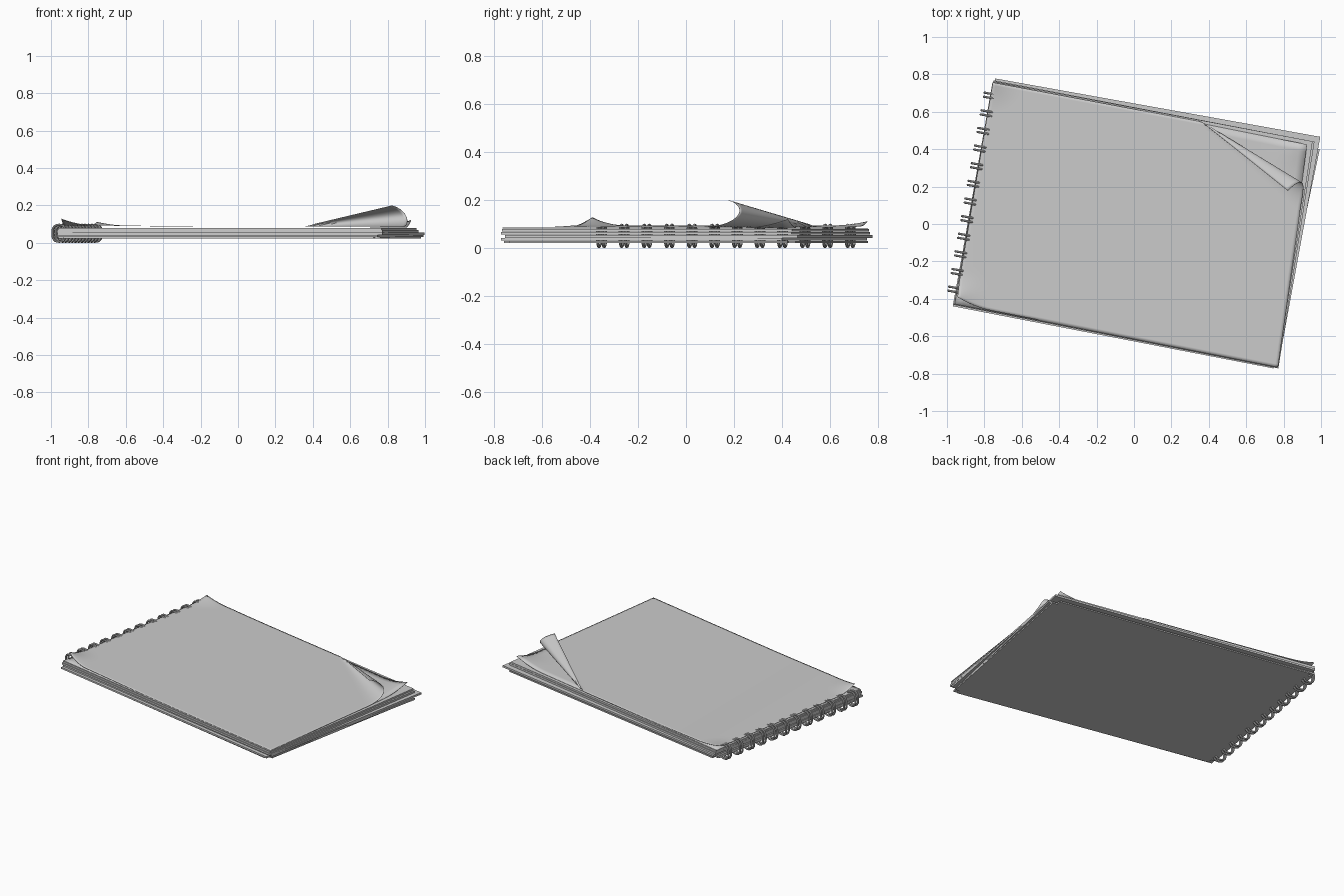
import bpy, bmesh, math
from mathutils import Vector

if "Cube" in bpy.data.objects:
    bpy.data.objects.remove(bpy.data.objects["Cube"])


def finish(name, bm):
    bmesh.ops.recalc_face_normals(bm, faces=bm.faces)
    me = bpy.data.meshes.new(name)
    bm.to_mesh(me)
    bm.free()
    ob = bpy.data.objects.new(name, me)
    bpy.context.collection.objects.link(ob)
    return ob


def smooth(ob):
    bpy.ops.object.select_all(action='DESELECT')
    ob.select_set(True)
    bpy.context.view_layer.objects.active = ob
    bpy.ops.object.shade_smooth_by_angle(angle=math.radians(40))


def slab(name, corners, z0, z1, round_corner=0.0):
    """Flat layer from four corners: front-left, front-right, back-right, back-left."""
    bm = bmesh.new()
    vs = [bm.verts.new((x, y, z0)) for x, y in corners]
    f = bm.faces.new(vs)
    if round_corner:
        bmesh.ops.bevel(bm, geom=list(bm.verts), offset=round_corner,
                        segments=4, affect='VERTICES')
    g = bmesh.ops.extrude_face_region(bm, geom=list(bm.faces))
    for v in g['geom']:
        if isinstance(v, bmesh.types.BMVert):
            v.co.z = z1
    return finish(name, bm)


def sheet(name, corners, nx, ny, deform, thick=0.002):
    """Thin page as a deformed grid over four corners."""
    a, b, c, d = [Vector(p) for p in corners]
    bm = bmesh.new()
    rows = []
    for j in range(ny + 1):
        l, r = a.lerp(d, j / ny), b.lerp(c, j / ny)
        rows.append([bm.verts.new(deform(l.lerp(r, i / nx))) for i in range(nx + 1)])
    for p, q in zip(rows, rows[1:]):
        for i in range(nx):
            bm.faces.new((p[i], p[i + 1], q[i + 1], q[i]))
    ob = finish(name, bm)
    m = ob.modifiers.new("thickness", 'SOLIDIFY')
    m.thickness = thick
    smooth(ob)
    return ob


# back cover and fanned blocks of pages
slab("back_cover", [(-.965, -.425), (.755, -.765), (.985, .452), (-.752, .765)],
     .022, .030, .03)
slab("page_block_1", [(-.968, -.440), (.745, -.772), (.993, .400), (-.757, .755)], .031, .042)
slab("page_block_2", [(-.965, -.425), (.772, -.755), (.996, .466), (-.742, .778)], .043, .055)
slab("page_block_3", [(-.968, -.432), (.772, -.772), (.965, .440), (-.750, .768)], .056, .068)
slab("page_block_4", [(-.962, -.430), (.768, -.768), (.955, .442), (-.752, .764)], .069, .080)


# second page with a lifted back right corner
def lift_corner(p):
    w = max(0, 1 - (p - Vector((.925, .425))).length / .22)
    return (p.x, p.y, .083 + .038 * w * w)


sheet("second_page", [(-.958, -.428), (.768, -.766), (.925, .425), (-.753, .760)],
      40, 30, lift_corner)

# top page: cone-shaped roll at the back right, small lifts at the bound corners
apex = Vector((.36, .547))
axis = (Vector((.90, .05)) - apex).normalized()
side = Vector((-axis.y, axis.x))
FL, BL = Vector((-.955, -.425)), Vector((-.755, .757))


def curl(p):
    z = .088 + .006 * math.exp(-((p.x + .8) / .35) ** 2)
    w = max(0, 1 - (p - FL).length / .20) ** 2
    q = p + Vector((.012, .035)) * w
    z += .036 * w + .018 * max(0, 1 - (p - BL).length / .16) ** 2
    d = p - apex
    t, n = d.dot(axis), d.dot(side)
    # slight swell leading into the roll
    if n > 0 and t > 0:
        rho, phi = d.length, math.atan2(n, t)
        r, th = rho * .2, phi / .2
        q = apex + axis * rho + side * (r * math.sin(th))
        z += .48 * r * (1 - math.cos(th))
    return (q.x, q.y, z)


sheet("top_page", [FL, (.770, -.765), (.940, .437), BL], 100, 80, curl)

# twin wire binding rings
ang = math.radians(-10.3)
u = Vector((math.cos(ang), math.sin(ang), 0))
v = Vector((-u.y, u.x, 0))
cu = bpy.data.curves.new("binding_rings", 'CURVE')
cu.dimensions = '3D'
cu.bevel_depth = .006
cu.bevel_resolution = 2
for k in range(12):
    c = Vector((-.955, -.352, .051)).lerp(Vector((-.765, .685, .051)), k / 11)
    for s in (-.011, .011):
        sp = cu.splines.new('POLY')
        sp.points.add(23)
        sp.use_cyclic_u = True
        for i, pt in enumerate(sp.points):
            a = math.tau * i / 24
            # squarish loop passing around the spine
            ca, sa = math.cos(a), math.sin(a)
            co = c + v * s + u * (.036 * math.copysign(abs(ca) ** .8, ca))
            co.z += .045 * math.copysign(abs(sa) ** .8, sa)
            pt.co = (*co, 1)
rings = bpy.data.objects.new("binding_rings", cu)
bpy.context.collection.objects.link(rings)
bpy.ops.object.select_all(action='DESELECT')
rings.select_set(True)
bpy.context.view_layer.objects.active = rings
bpy.ops.object.convert(target='MESH')
smooth(bpy.context.view_layer.objects.active)
